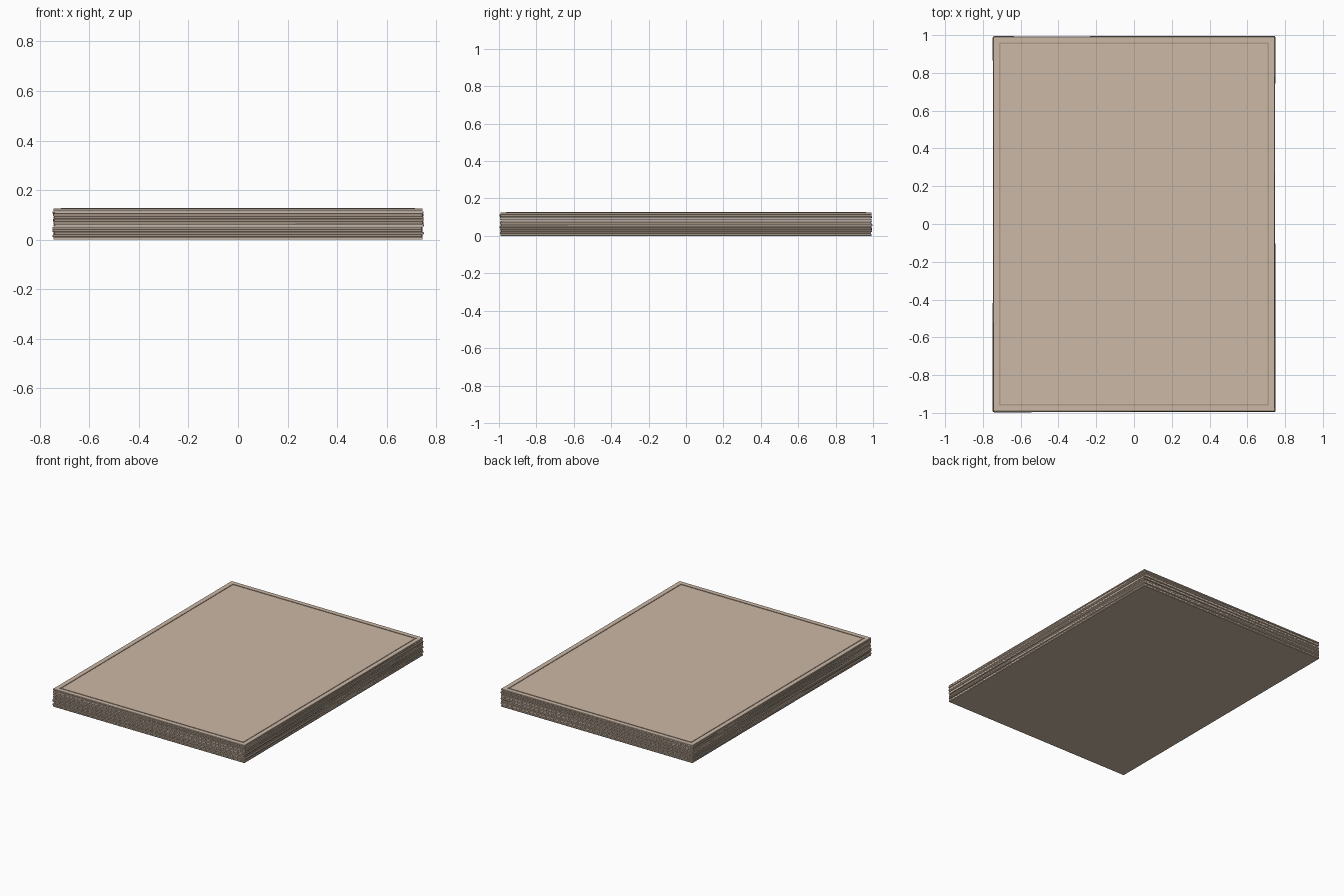
import bpy, math, random

if "Cube" in bpy.data.objects:
    bpy.data.objects.remove(bpy.data.objects["Cube"])
random.seed(4)

paper = bpy.data.materials.new("paper")
paper.diffuse_color = (0.60, 0.48, 0.38, 1)
paper.use_nodes = True
paper.node_tree.nodes["Principled BSDF"].inputs["Base Color"].default_value = paper.diffuse_color
ink = bpy.data.materials.new("border_tan")
ink.diffuse_color = (0.42, 0.33, 0.26, 1)
ink.use_nodes = True
ink.node_tree.nodes["Principled BSDF"].inputs["Base Color"].default_value = ink.diffuse_color

W, D, N, TOP = 1.49, 1.985, 12, 0.1255
T = TOP / N

def box(name, size, loc, rot=0.0, mat=paper, bevel=0.0):
    bpy.ops.mesh.primitive_cube_add(size=1, location=loc, rotation=(0, 0, rot))
    o = bpy.context.object
    o.name = name
    o.scale = size
    bpy.ops.object.transform_apply(location=False, rotation=False, scale=True)
    o.data.materials.append(mat)
    if bevel:
        m = o.modifiers.new("edge", 'BEVEL')
        m.width, m.segments = bevel, 1
    return o

# Stack of slightly shuffled sheets, the top and bottom ones lying straight
for i in range(N):
    straight = i in (0, N - 1)
    j = 0 if straight else 1
    box(f"sheet_{i + 1}", (W, D, T - 0.0004),
        (j * random.uniform(-.003, .003), j * random.uniform(-.003, .003), (i + 0.5) * T),
        j * math.radians(random.uniform(-.2, .2)), bevel=0.0015)

# Thin raised border line on the top sheet
x, y, w, h = 0.71, 0.957, 0.009, 0.003
for s, side in ((-1, "a"), (1, "b")):
    box(f"border_long_{side}", (w, 2 * y + w, h), (s * x, 0, TOP + h / 2 - 0.0005), mat=ink)
    box(f"border_short_{side}", (2 * x - w, w, h), (0, s * y, TOP + h / 2 - 0.0005), mat=ink)
